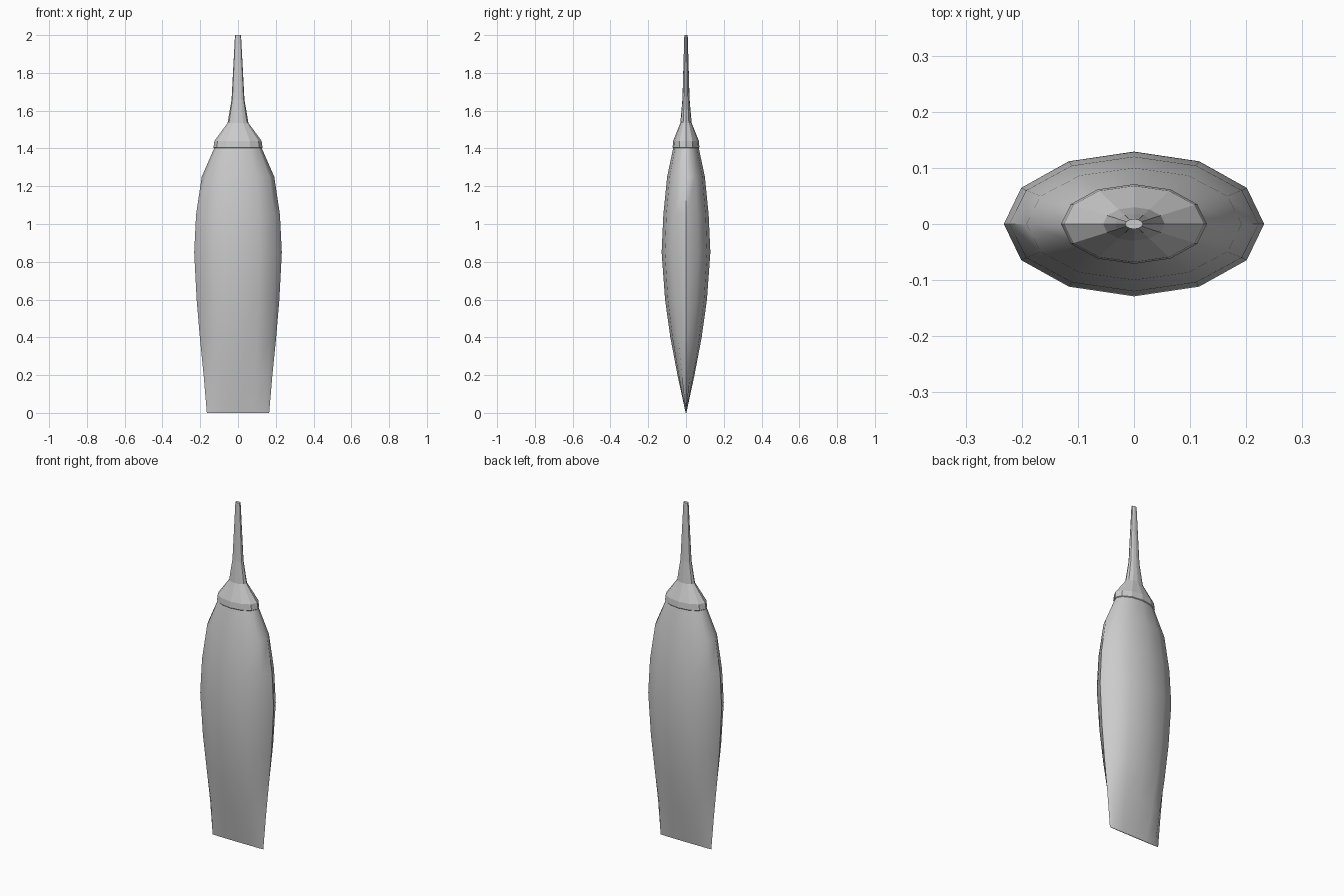
import bpy
import bmesh
import math

if "Cube" in bpy.data.objects:
    bpy.data.objects.remove(bpy.data.objects["Cube"])

SIDES = 12

grey = bpy.data.materials.new("light grey plastic")
grey.use_nodes = True
grey.diffuse_color = (0.6, 0.6, 0.6, 1)
grey.node_tree.nodes["Principled BSDF"].inputs["Base Color"].default_value = (0.6, 0.6, 0.6, 1)


def loft(name, rings, smooth_angle):
    """Skin elliptical rings given as (z, half width, half depth), closing both ends."""
    bm = bmesh.new()
    loops = []
    for z, rx, ry in rings:
        angles = [2 * math.pi * i / SIDES for i in range(SIDES)]
        loops.append([bm.verts.new((rx * math.cos(a), ry * math.sin(a), z)) for a in angles])
    for low, high in zip(loops, loops[1:]):
        for i in range(SIDES):
            j = (i + 1) % SIDES
            bm.faces.new((low[i], low[j], high[j], high[i]))
    bm.faces.new(loops[0][::-1])
    bm.faces.new(loops[-1])
    mesh = bpy.data.meshes.new(name)
    bm.to_mesh(mesh)
    bm.free()
    mesh.materials.append(grey)
    obj = bpy.data.objects.new(name, mesh)
    bpy.context.collection.objects.link(obj)
    bpy.ops.object.select_all(action="DESELECT")
    obj.select_set(True)
    bpy.context.view_layer.objects.active = obj
    if smooth_angle:
        bpy.ops.object.shade_smooth_by_angle(angle=math.radians(smooth_angle))
    return obj


# Squeezable body, pinched flat at the bottom
loft("tube_body", [
    (0, 0.165, 0.002), (0.2, 0.182, 0.045), (0.4, 0.202, 0.083),
    (0.6, 0.219, 0.111), (0.85, 0.232, 0.129), (1.05, 0.222, 0.12),
    (1.25, 0.192, 0.1), (1.41, 0.122, 0.066),
], 50)

# Collar and shoulder cone
loft("collar", [
    (1.4, 0.124, 0.067), (1.405, 0.13, 0.071),
    (1.44, 0.125, 0.068), (1.535, 0.055, 0.03),
], 0)

# Long tapering nozzle
loft("nozzle", [
    (1.535, 0.055, 0.03), (1.66, 0.034, 0.019), (2, 0.016, 0.009),
], 0)
